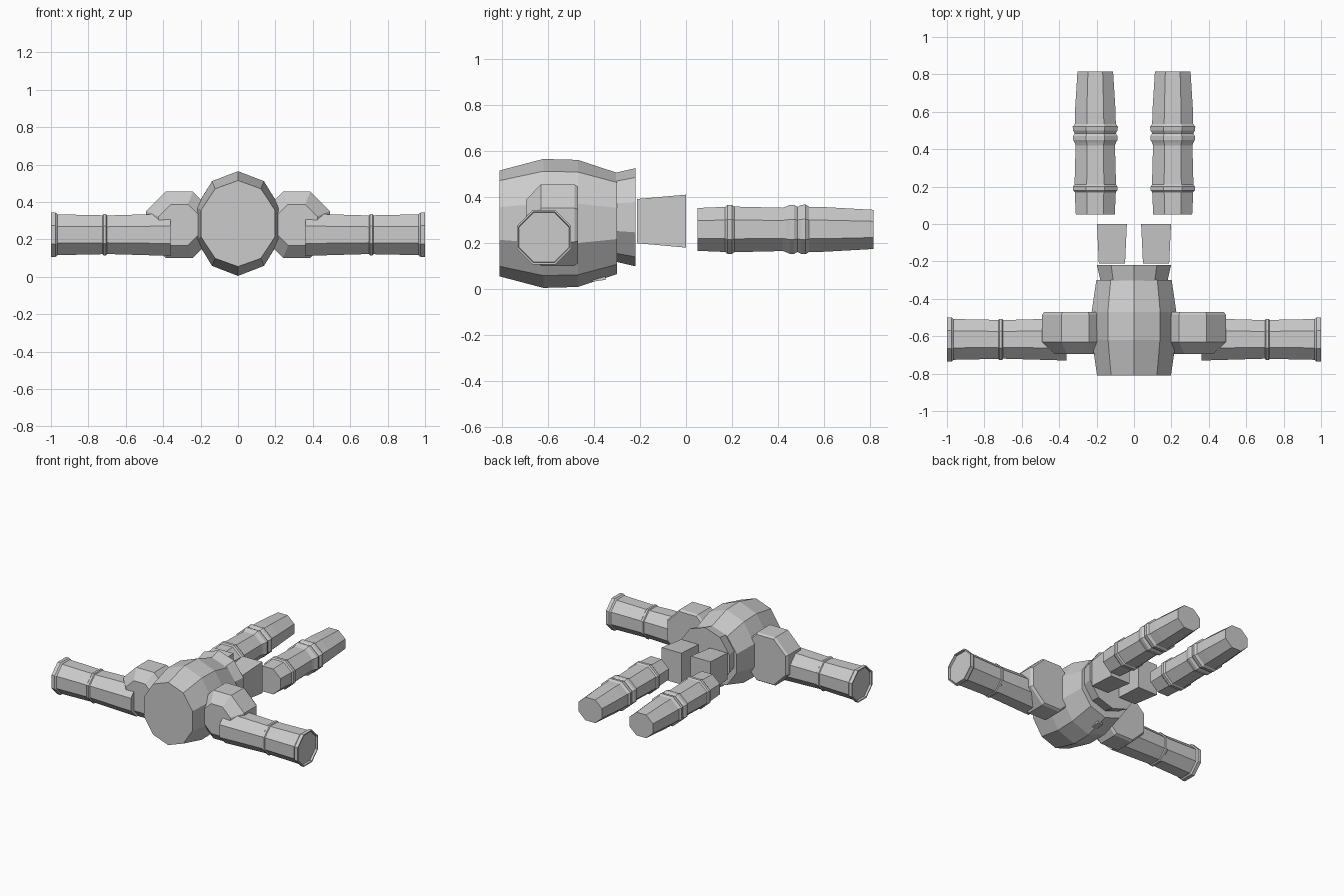
import bpy, bmesh, math

if "Cube" in bpy.data.objects:
    bpy.data.objects.remove(bpy.data.objects["Cube"])


def loft(name, axis, n, phase, rings):
    """Skin n-sided rings (pos, centre_u, centre_v, radius_u, radius_v) along an axis."""
    bm = bmesh.new()
    loops = []
    for p, cu, cv, ru, rv in rings:
        loop = []
        for i in range(n):
            a = math.radians(phase) + 2 * math.pi * i / n
            u, v = cu + ru * math.cos(a), cv + rv * math.sin(a)
            loop.append(bm.verts.new((p, u, v) if axis == 'x' else (u, p, v)))
        loops.append(loop)
    for a, b in zip(loops, loops[1:]):
        for i in range(n):
            j = (i + 1) % n
            bm.faces.new((a[i], a[j], b[j], b[i]))
    bm.faces.new(loops[0])
    bm.faces.new(loops[-1])
    bmesh.ops.recalc_face_normals(bm, faces=bm.faces)
    me = bpy.data.meshes.new(name)
    bm.to_mesh(me)
    bm.free()
    ob = bpy.data.objects.new(name, me)
    bpy.context.collection.objects.link(ob)
    return ob


OCT = 1 / math.cos(math.pi / 8)   # octagon half width to corner radius
SQ = math.sqrt(2)

# torso: ten-sided barrel lying along y
loft("torso", 'y', 10, 90, [
    (-0.81, 0, 0.285, 0.208, 0.230),
    (-0.62, 0, 0.285, 0.236, 0.280),
    (-0.47, 0, 0.285, 0.238, 0.276),
    (-0.30, 0, 0.285, 0.212, 0.220)])

# pelvis: flared ring behind the torso
loft("pelvis", 'y', 10, 90, [
    (-0.32, 0, 0.312, 0.185, 0.190),
    (-0.22, 0, 0.312, 0.208, 0.213)])

# small tab under the torso
loft("belly_tab", 'y', 4, 45, [
    (-0.41, 0, 0.04, 0.03, 0.012),
    (-0.35, 0, 0.05, 0.03, 0.014)])

ARM = [(0.36, .113), (0.70, .103), (0.705, .110), (0.72, .110), (0.725, .104),
       (0.965, .109), (0.975, .118), (1.0, .118), (1.0, .110), (0.985, .108)]
SHOULDER = [(-0.47, .167), (-0.485, .177), (-0.63, .177), (-0.695, .110)]
LEG = [(0.05, .093), (0.17, .098), (0.18, .106), (0.20, .106), (0.21, .099),
       (0.42, .094), (0.435, .099), (0.45, .106), (0.47, .106), (0.485, .098),
       (0.50, .106), (0.52, .108), (0.535, .098), (0.60, .097), (0.815, .085)]

for side, s in (("right", 1), ("left", -1)):
    # arm tube with a band and a flared, slightly recessed end
    loft("arm_" + side, 'x', 8, 22.5,
         [(s * x, -0.617, 0.225, r * OCT, r * OCT) for x, r in ARM])
    # shoulder: octagonal plate with a chamfered front
    loft("shoulder_" + side, 'y', 8, 22.5,
         [(y, s * 0.314, 0.278, r * OCT, r * OCT) for y, r in SHOULDER])
    # hip block, tapered towards the pelvis
    loft("hip_" + side, 'y', 4, 45, [
        (-0.212, s * 0.118, 0.295, 0.070 * SQ, 0.096 * SQ),
        (0.0, s * 0.118, 0.295, 0.080 * SQ, 0.115 * SQ)])
    # leg with raised bands
    loft("leg_" + side, 'y', 8, 22.5,
         [(y, s * 0.207, 0.259, r * 1.12 * OCT, r * OCT) for y, r in LEG])
